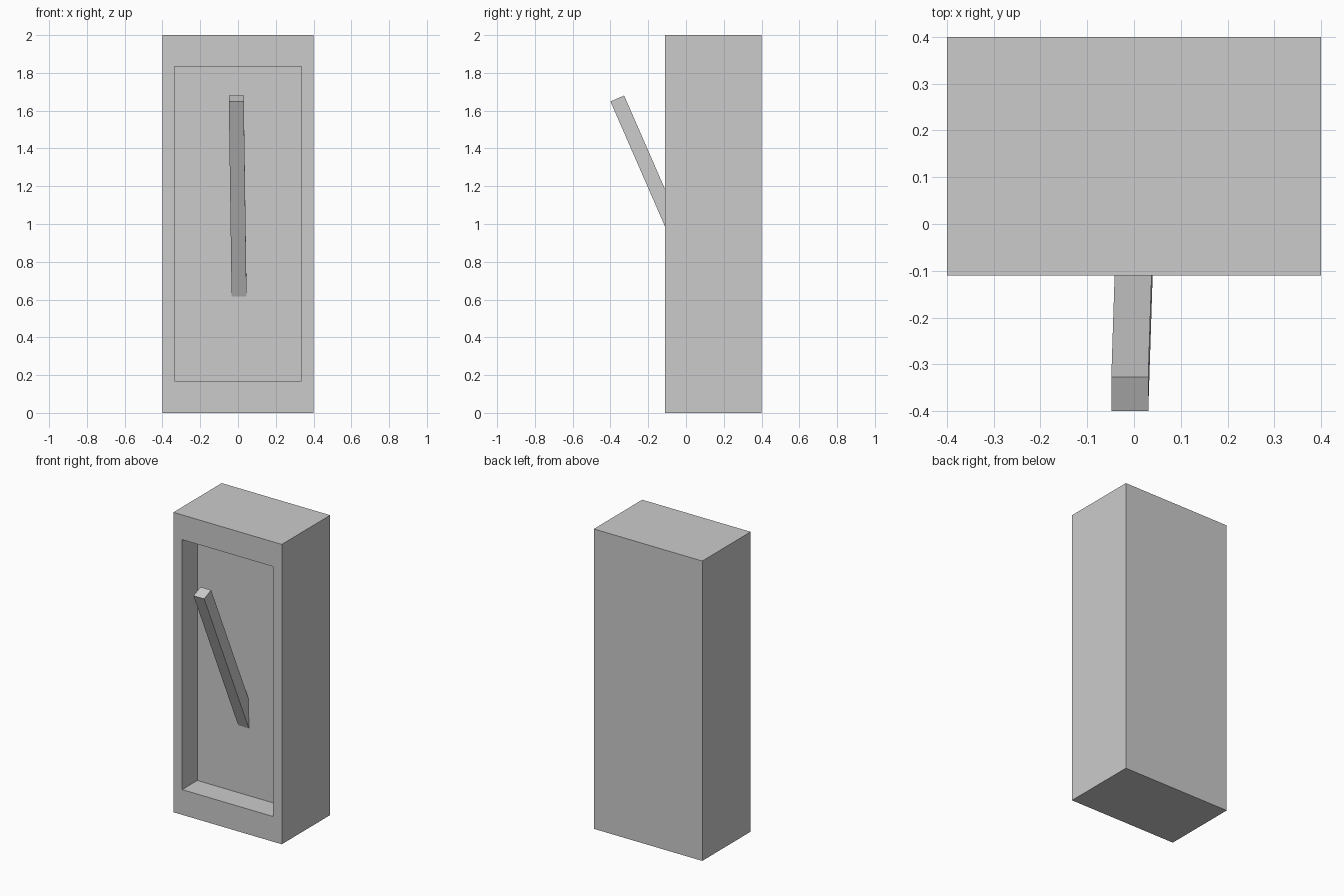
import bpy, bmesh
from mathutils import Vector, Matrix

if "Cube" in bpy.data.objects:
    bpy.data.objects.remove(bpy.data.objects["Cube"])


def add_object(name, bm):
    bmesh.ops.recalc_face_normals(bm, faces=bm.faces)
    mesh = bpy.data.meshes.new(name)
    bm.to_mesh(mesh)
    bm.free()
    obj = bpy.data.objects.new(name, mesh)
    bpy.context.collection.objects.link(obj)
    return obj


def box(size, matrix):
    bm = bmesh.new()
    bmesh.ops.create_cube(bm, size=1, matrix=matrix @ Matrix.Diagonal((*size, 1)))
    return bm


# Switch housing: a box whose front face is inset to a rectangle and pushed in
FRONT, BACK, FLOOR = -0.11, 0.4, 0.05
bm = box((0.8, BACK - FRONT, 2.0), Matrix.Translation((0, (FRONT + BACK) / 2, 1)))
bm.normal_update()
front = min(bm.faces, key=lambda f: f.normal.y)
bmesh.ops.inset_region(bm, faces=[front], thickness=0.06)
for v in front.verts:
    v.co.x = 0.335 if v.co.x > 0 else -0.335
    v.co.z = 1.835 if v.co.z > 1 else 0.168
pushed = bmesh.ops.extrude_discrete_faces(bm, faces=[front])["faces"][0]
for v in pushed.verts:
    v.co.y = FLOOR
add_object("housing", bm)

# Lever: a square bar leaning out of the recess, its foot sunk in the housing
LENGTH = 1.2
tip = Vector((-0.009, -0.3635, 1.664))
axis = Vector((-0.013, -0.40, 0.917)).normalized()
side = Vector((1, 0, 0)) - axis * axis.x
side.normalize()
depth = axis.cross(side)
frame = Matrix((side, depth, axis)).transposed().to_4x4()
frame.translation = tip - axis * LENGTH / 2
add_object("lever", box((0.079, 0.079, LENGTH), frame))
